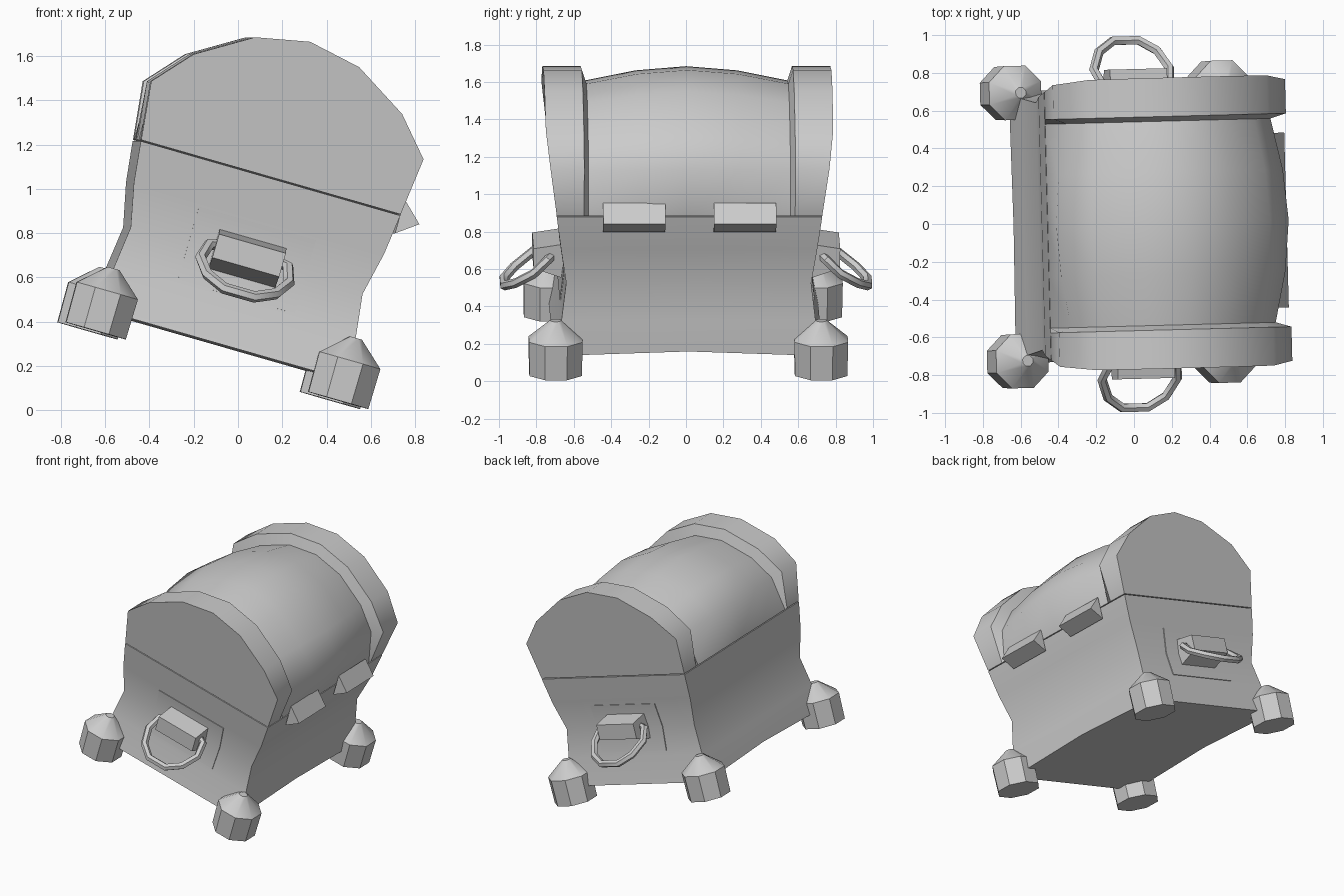
import bpy, bmesh
from math import radians, cos, sin, tau
from mathutils import Matrix, Vector

if "Cube" in bpy.data.objects:
    bpy.data.objects.remove(bpy.data.objects["Cube"], do_unlink=True)

grey = bpy.data.materials.new("plain grey")
grey.use_nodes = True
grey.diffuse_color = (0.6, 0.6, 0.6, 1)
grey.node_tree.nodes["Principled BSDF"].inputs["Base Color"].default_value = grey.diffuse_color

# The whole chest leans to one side and is turned slightly
CX = -0.165
POSE = (Matrix.Rotation(radians(1.5), 4, 'Z') @ Matrix.Rotation(radians(16), 4, 'Y')
        @ Matrix.Translation((CX, 0, 0)))


def loft(name, rings, caps=True, angle=35):
    """Skin a series of closed rings and pose the result."""
    bm = bmesh.new()
    loops = [[bm.verts.new(POSE @ Vector(p)) for p in ring] for ring in rings]
    n = len(loops[0])
    for a, b in zip(loops, loops[1:]):
        for i in range(n):
            j = (i + 1) % n
            bm.faces.new((a[i], a[j], b[j], b[i]))
    if caps:
        bm.faces.new(loops[0][::-1])
        bm.faces.new(loops[-1])
    bmesh.ops.remove_doubles(bm, verts=bm.verts, dist=1e-5)
    bmesh.ops.recalc_face_normals(bm, faces=bm.faces)
    me = bpy.data.meshes.new(name)
    bm.to_mesh(me)
    bm.free()
    me.materials.append(grey)
    ob = bpy.data.objects.new(name, me)
    bpy.context.collection.objects.link(ob)
    bpy.ops.object.select_all(action='DESELECT')
    ob.select_set(True)
    bpy.context.view_layer.objects.active = ob
    bpy.ops.object.shade_smooth_by_angle(angle=radians(angle))
    return ob


# Waisted body: half width, half depth, height
levels = [(.58, .72, .26), (.57, .68, .45), (.545, .655, .655),
          (.588, .685, .855), (.61, .71, 1.042)]
rings = []
for k, (a, d, h) in enumerate(levels):
    m = h + (0.025 if k == 0 else 0)
    rings.append([(-a, -d, h), (a, -d, h), (a, 0, m), (a, d, h), (-a, d, h), (-a, 0, m)])
loft("body", rings)

# Barrel lid with a raised band at both ends
BASE = 1.048
half = [(.61, BASE), (.64, 1.315), (.49, 1.485), (.245, 1.635)]
arch = half + [(0, 1.684)] + [(-a, h) for a, h in reversed(half)]


def lid_ring(v, shrink):
    return [(a * (1 - shrink * min(1, (h - BASE) * 5)), v, BASE + (h - BASE) * (1 - shrink))
            for a, h in arch]


def lid_end(side):
    return [(a, side * (.71 + .06 * min(1, (h - BASE) / .45)), h) for a, h in arch]


stations = [(.565, 0), (.54, .12), (.27, .035), (0, 0)]
stations = [(-v, s) for v, s in stations] + stations[-2::-1]
loft("lid", [lid_end(-1)] + [lid_ring(v, s) for v, s in stations] + [lid_end(1)], angle=50)

# Feet: eight-sided stubs with pointed tops
for sx, xn in ((-1, "right"), (1, "left")):
    for sy, yn in ((-1, "front"), (1, "back")):
        def circle(r, h):
            return [(sx * .57 + r * cos(tau * (i + .5) / 8),
                     sy * .71 + r * sin(tau * (i + .5) / 8), h) for i in range(8)]
        loft(yn + "_" + xn + "_foot",
             [circle(.152, .162), circle(.155, .35), circle(.03, .455)], angle=40)

# Hinges: three-sided rods over the seam
for side, yn in ((-1, "front"), (1, "back")):
    loft(yn + "_hinge", [[(.615, v * side, 1.12), (.71, v * side, 1.03), (.615, v * side, .96)]
                         for v in (.13, .463)])

# Handle plate, mount and drop ring on each end
for s, yn in ((-1, "front"), (1, "back")):
    loft(yn + "_handle_plate",
         [[(-.275, s * (d - .02), h), (.275, s * (d - .02), h),
           (.275, s * (d + .006), h), (-.275, s * (d + .006), h)]
          for d, h in ((.676, .485), (.655, .655), (.681, .83))])
    loft(yn + "_handle_mount",
         [[(-.157, s * v, lo), (.157, s * v, lo), (.157, s * v, hi), (-.157, s * v, hi)]
          for v, lo, hi in ((.63, .56, .765), (.82, .625, .735))])
    arm = [(.145, .73, .685), (.185, .745, .68), (.208, .82, .61), (.16, .915, .545), (.07, .972, .505)]
    path = [Vector((x, s * v, h)) for x, v, h in arm]
    path += [Vector((-p.x, p.y, p.z)) for p in reversed(path)]
    normal = Vector((0, s * .5, .85)).normalized()
    tube = []
    for i, p in enumerate(path):
        t = (path[min(i + 1, len(path) - 1)] - path[max(i - 1, 0)]).normalized()
        u = t.cross(normal).normalized()
        w = u.cross(t)
        tube.append([p + .026 * (u * cos(tau * k / 6) + w * sin(tau * k / 6)) for k in range(6)])
    loft(yn + "_handle_ring", tube, angle=50)
